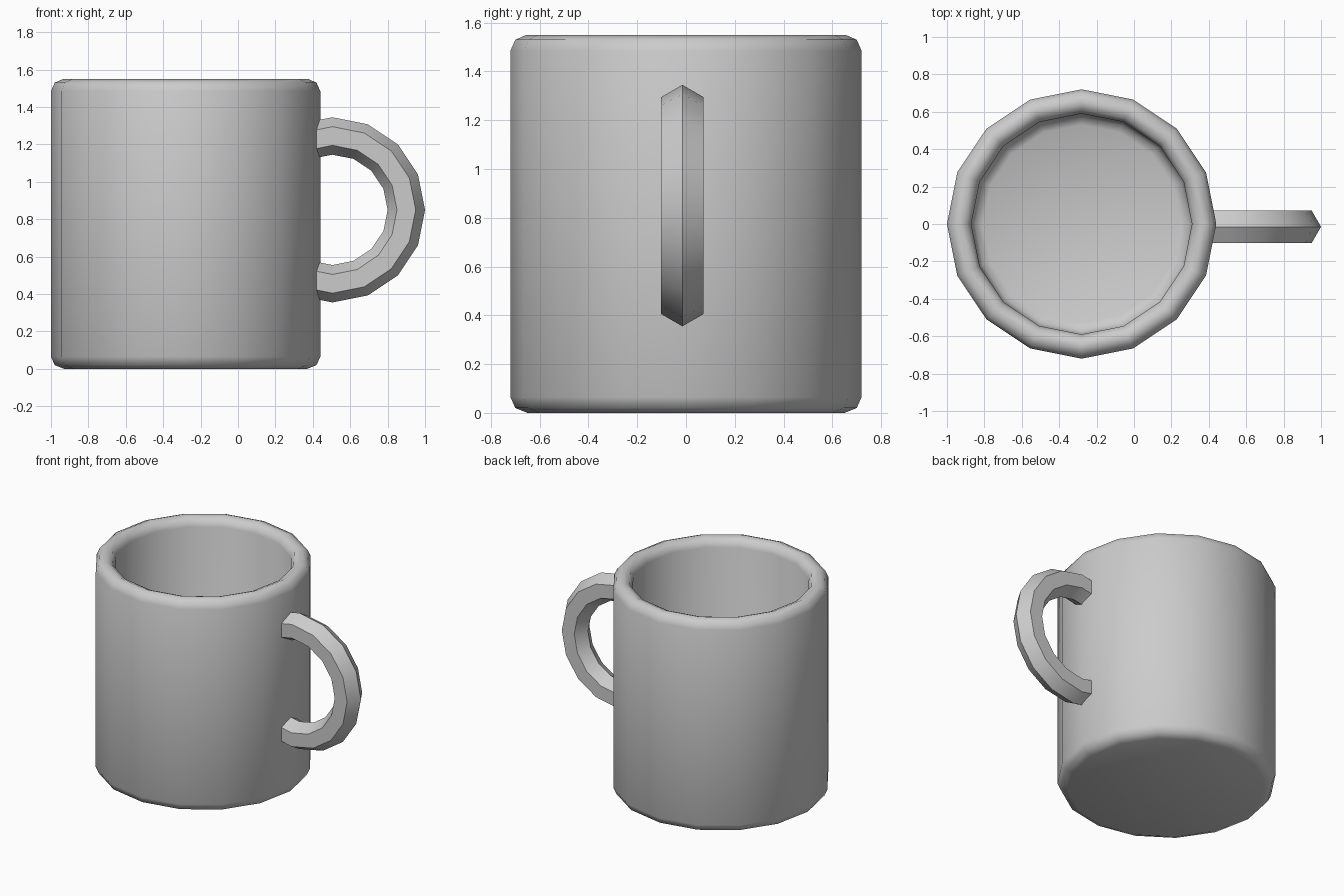
import bpy, math
from mathutils import Vector

if "Cube" in bpy.data.objects:
    bpy.data.objects.remove(bpy.data.objects["Cube"])


def make_object(name, verts, faces):
    mesh = bpy.data.meshes.new(name)
    mesh.from_pydata(verts, [], faces)
    mesh.update()
    obj = bpy.data.objects.new(name, mesh)
    bpy.context.collection.objects.link(obj)
    bpy.context.view_layer.objects.active = obj
    obj.select_set(True)
    bpy.ops.object.mode_set(mode='EDIT')
    bpy.ops.mesh.select_all(action='SELECT')
    bpy.ops.mesh.normals_make_consistent(inside=False)
    bpy.ops.object.mode_set(mode='OBJECT')
    bpy.ops.object.shade_smooth_by_angle(angle=math.radians(50))
    obj.select_set(False)
    return obj


def loft(name, rings):
    """Join equal-sized closed rings and cap both ends."""
    n = len(rings[0])
    verts = [v for ring in rings for v in ring]
    faces = [(r * n + i, r * n + (i + 1) % n,
              (r + 1) * n + (i + 1) % n, (r + 1) * n + i)
             for r in range(len(rings) - 1) for i in range(n)]
    faces.append(tuple(range(n)))
    faces.append(tuple(range(len(verts) - n, len(verts))))
    return make_object(name, verts, faces)


# Cup body: 16-sided wall with rounded base, rim and inner floor
SIDES, CX = 16, -0.28
profile = [(0.65, 0), (0.70, 0.02), (0.72, 0.065), (0.72, 1.485),
           (0.70, 1.53), (0.655, 1.55), (0.61, 1.53), (0.59, 1.485),
           (0.59, 0.19), (0.57, 0.15), (0.53, 0.13)]
angles = [math.tau * i / SIDES for i in range(SIDES)]
loft("cup_body", [[(CX + r * math.cos(a), r * math.sin(a), z) for a in angles]
                  for r, z in profile])

# Handle: hexagonal tube swept along an arc, ends buried in the wall
center, major, minor = Vector((0.505, -0.015, 0.85)), 0.395, 0.10
rings = []
for k in range(-5, 6):
    t = k * math.tau / 16
    out = Vector((math.cos(t), 0, math.sin(t)))
    ring = []
    for i in range(6):
        a = math.tau * i / 6
        ring.append(center + out * (major + minor * math.cos(a))
                    + Vector((0, minor * math.sin(a), 0)))
    rings.append(ring)
handle = loft("handle", rings)
for p in handle.data.polygons:
    p.use_smooth = True
handle.select_set(True)
bpy.ops.object.shade_smooth_by_angle(angle=math.radians(65))
handle.select_set(False)
